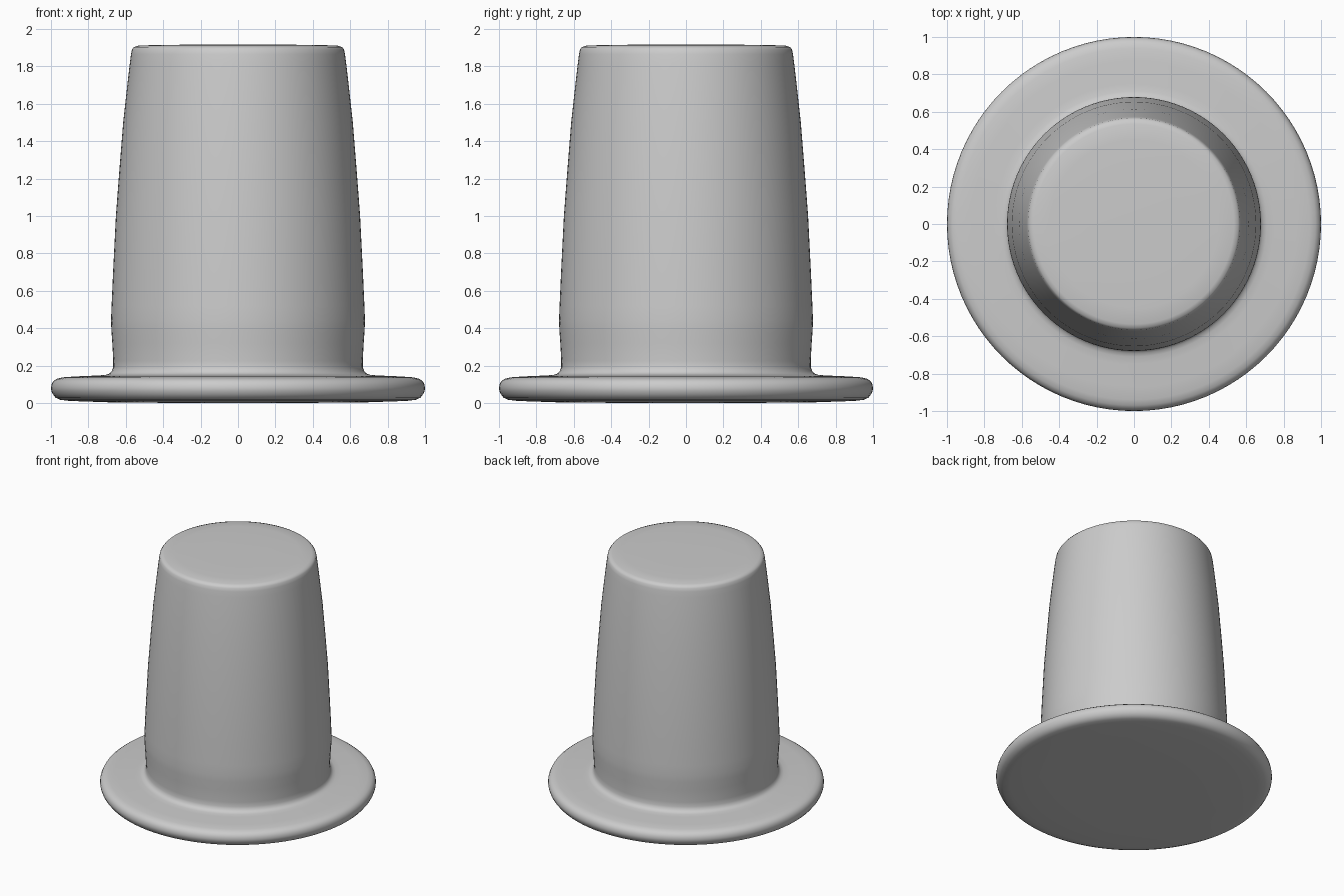
import bpy, bmesh, math

if "Cube" in bpy.data.objects:
    bpy.data.objects.remove(bpy.data.objects["Cube"])

SEGMENTS = 96


def lathe(name, profile):
    """Revolve an (r, z) profile, listed bottom to top, around the z axis."""
    bm = bmesh.new()
    rings = []
    for r, z in profile:
        if r == 0:
            rings.append([bm.verts.new((0, 0, z))] * SEGMENTS)
        else:
            rings.append([bm.verts.new((r * math.cos(2 * math.pi * i / SEGMENTS),
                                        r * math.sin(2 * math.pi * i / SEGMENTS), z))
                          for i in range(SEGMENTS)])
    for low, high in zip(rings, rings[1:]):
        for i in range(SEGMENTS):
            j = (i + 1) % SEGMENTS
            corners = [low[i], low[j], high[j], high[i]]
            bm.faces.new(list(dict.fromkeys(corners)))
    bmesh.ops.recalc_face_normals(bm, faces=bm.faces)
    mesh = bpy.data.meshes.new(name)
    bm.to_mesh(mesh)
    bm.free()
    obj = bpy.data.objects.new(name, mesh)
    bpy.context.collection.objects.link(obj)
    bpy.context.view_layer.objects.active = obj
    obj.select_set(True)
    bpy.ops.object.shade_smooth_by_angle(angle=math.radians(40))
    return obj


# Underside and rounded brim edge
brim = [(0, 0), (0.4, 0.001), (0.7, 0.004), (0.9, 0.011), (0.95, 0.017),
        (0.975, 0.028), (0.99, 0.047), (0.998, 0.065), (1, 0.08), (0.997, 0.098),
        (0.988, 0.116), (0.97, 0.129), (0.94, 0.137), (0.87, 0.142), (0.75, 0.147)]
# Fillet where brim meets crown
fillet = [(0.71, 0.15), (0.69, 0.156), (0.676, 0.168), (0.668, 0.19), (0.667, 0.225)]
# Tapered crown wall and softened top edge
crown = [(0.672, 0.32), (0.677, 0.39), (0.679, 0.44), (0.676, 0.52), (0.668, 0.7),
         (0.653, 1.0), (0.634, 1.25), (0.614, 1.5), (0.592, 1.7), (0.578, 1.82),
         (0.572, 1.865), (0.567, 1.89), (0.557, 1.903), (0.535, 1.91),
         (0.45, 1.914), (0.25, 1.916), (0, 1.917)]

lathe("top_hat", brim + fillet + crown)
